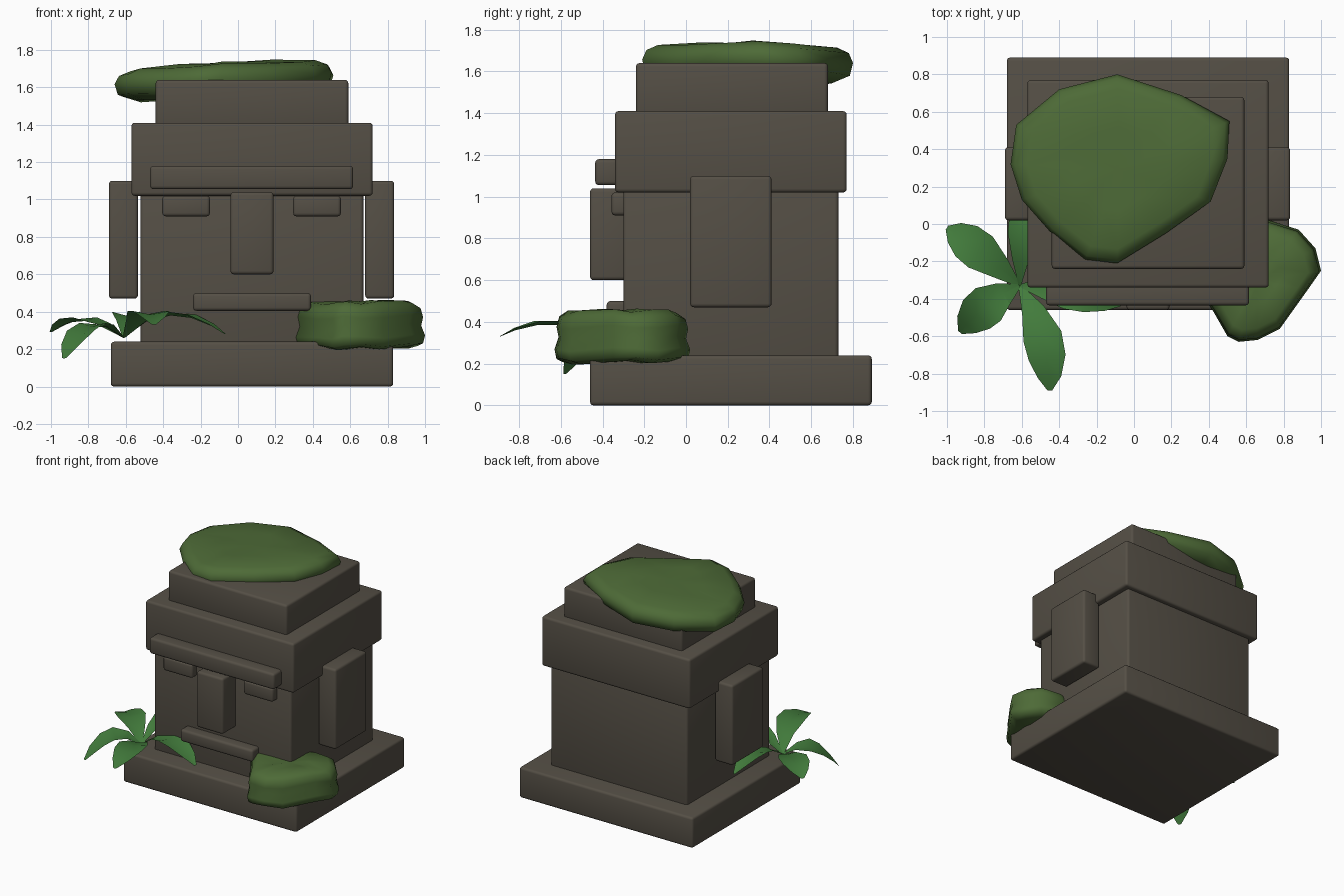
import bpy, bmesh, math
from mathutils import Vector

cube = bpy.data.objects.get("Cube")
if cube:
    bpy.data.objects.remove(cube, do_unlink=True)


def material(name, rgb):
    m = bpy.data.materials.new(name)
    m.use_nodes = True
    m.diffuse_color = (*rgb, 1)
    bsdf = m.node_tree.nodes["Principled BSDF"]
    bsdf.inputs["Base Color"].default_value = (*rgb, 1)
    bsdf.inputs["Roughness"].default_value = 0.9
    return m


stone = material("stone", (0.09, 0.078, 0.06))
moss = material("moss_green", (0.075, 0.145, 0.038))
leaf_green = material("leaf_green", (0.055, 0.2, 0.045))


def finish(bm, name, mat, angle=None):
    mesh = bpy.data.meshes.new(name)
    bm.to_mesh(mesh)
    bm.free()
    mesh.materials.append(mat)
    obj = bpy.data.objects.new(name, mesh)
    bpy.context.collection.objects.link(obj)
    if angle:
        bpy.ops.object.select_all(action='DESELECT')
        obj.select_set(True)
        bpy.context.view_layer.objects.active = obj
        bpy.ops.object.shade_smooth_by_angle(angle=math.radians(angle))
    return obj


def block(name, x, y, z, bevel=0.018):
    """Stone block spanning the given ranges, with rounded edges."""
    bm = bmesh.new()
    bmesh.ops.create_cube(bm, size=1)
    for v in bm.verts:
        v.co = [r[0] if c < 0 else r[1] for c, r in zip(v.co, (x, y, z))]
    bmesh.ops.bevel(bm, geom=bm.edges[:], offset=bevel, segments=3,
                    profile=0.5, affect='EDGES')
    return finish(bm, name, stone, 40)


def moss_clump(name, outline, rings, slope, lump):
    """Stack scaled copies of an outline, listed from the bottom up."""
    bm = bmesh.new()
    n = len(outline)
    cx = (min(p[0] for p in outline) + max(p[0] for p in outline)) / 2
    cy = (min(p[1] for p in outline) + max(p[1] for p in outline)) / 2
    loops = []
    for k, (s, z) in enumerate(rings):
        loop = []
        for i, (px, py) in enumerate(outline):
            dx, dy = (px - cx) * s, (py - cy) * s
            dz = slope[0] * dx + slope[1] * dy + lump * math.sin(i * 2.1 + k * 0.4)
            loop.append(bm.verts.new((cx + dx, cy + dy, z + dz)))
        loops.append(loop)
    for a, b in zip(loops, loops[1:]):
        for i in range(n):
            j = (i + 1) % n
            bm.faces.new((a[i], a[j], b[j], b[i]))
    for loop in (loops[0], loops[-1]):
        mid = sum((v.co for v in loop), Vector()) / n
        centre = bm.verts.new(mid)
        for i in range(n):
            bm.faces.new((loop[i], loop[(i + 1) % n], centre))
    bmesh.ops.recalc_face_normals(bm, faces=bm.faces[:])
    return finish(bm, name, moss, 75)


def leaf(name, root, peak, tip, width):
    """Creased leaf blade arching from root over peak to tip."""
    bm = bmesh.new()
    root, peak, tip = Vector(root), Vector(peak), Vector(tip)
    ctrl = peak * 2 - (root + tip) / 2
    rows = []
    for t, w in ((0, .08), (.25, .6), (.5, 1), (.7, .95), (.88, .6), (1, .12)):
        p = root * (1 - t) ** 2 + ctrl * 2 * t * (1 - t) + tip * t * t
        d = (ctrl - root) * (1 - t) + (tip - ctrl) * t
        side = Vector((-d.y, d.x, 0)).normalized() * width * w / 2
        lift = Vector((0, 0, 0.02 * w))
        rows.append([bm.verts.new(q) for q in (p - side + lift, p, p + side + lift)])
    for a, b in zip(rows, rows[1:]):
        for i in (0, 1):
            bm.faces.new((a[i], b[i], b[i + 1], a[i + 1]))
    bmesh.ops.recalc_face_normals(bm, faces=bm.faces[:])
    if sum(f.normal.z for f in bm.faces) < 0:
        bmesh.ops.reverse_faces(bm, faces=bm.faces[:])
    return finish(bm, name, leaf_green, 30)


# Stacked body of the statue
block("base_slab", (-.68, .83), (-.46, .89), (0, .24))
block("body_block", (-.52, .67), (-.3, .73), (.22, 1.04))
block("head_block", (-.57, .72), (-.34, .77), (1.02, 1.41))
block("top_block", (-.44, .59), (-.24, .68), (1.39, 1.64))

# Face
block("brow", (-.47, .615), (-.435, -.3), (1.055, 1.18))
block("nose", (-.04, .19), (-.46, -.26), (.6, 1.04))
block("mouth", (-.24, .39), (-.38, -.26), (.405, .5))
for side, x in (("right", -.405), ("left", .295)):
    block(side + "_eye", (x, x + .255), (-.357, -.26), (.91, 1.02))
for side, x in (("right", -.69), ("left", .68)):
    block(side + "_ear", (x, x + .155), (.02, .41), (.47, 1.1))

# Moss draped over the top
moss_clump("top_moss", [
    (-.09, .80), (.25, .69), (.51, .55), (.5, .35), (.41, .12), (.17, -.05),
    (-.09, -.21), (-.26, -.19), (-.45, -.04), (-.6, .13), (-.66, .32),
    (-.63, .53), (-.4, .72)],
    [(.8, 1.55), (.97, 1.585), (1, 1.645), (.96, 1.69), (.85, 1.715), (.45, 1.73)],
    (.05, -.015), .006)

# Moss clump on the front corner of the base
moss_clump("corner_moss", [
    (.31, -.3), (.42, -.46), (.5, -.6), (.56, -.63), (.66, -.62), (.78, -.56),
    (.93, -.35), (1.0, -.25), (.97, -.13), (.88, -.03), (.72, .02),
    (.55, -.06), (.38, -.16)],
    [(.8, .205), (.97, .22), (1, .265), (.94, .32), (.97, .37), (.93, .42),
     (.8, .45), (.4, .455)],
    (.02, 0), .009)

# Leafy plant at the other front corner
root = (-.61, -.33, .26)
for i, (peak, tip, width) in enumerate((
        ((-.82, -.15, .35), (-1.0, -.02, .29), .21),
        ((-.78, -.43, .32), (-.93, -.58, .15), .22),
        ((-.49, -.6, .385), (-.45, -.89, .33), .21),
        ((-.36, -.36, .38), (-.07, -.43, .28), .19),
        ((-.6, -.05, .38), (-.58, .23, .31), .15))):
    leaf(f"leaf_{i + 1}", root, peak, tip, width)
